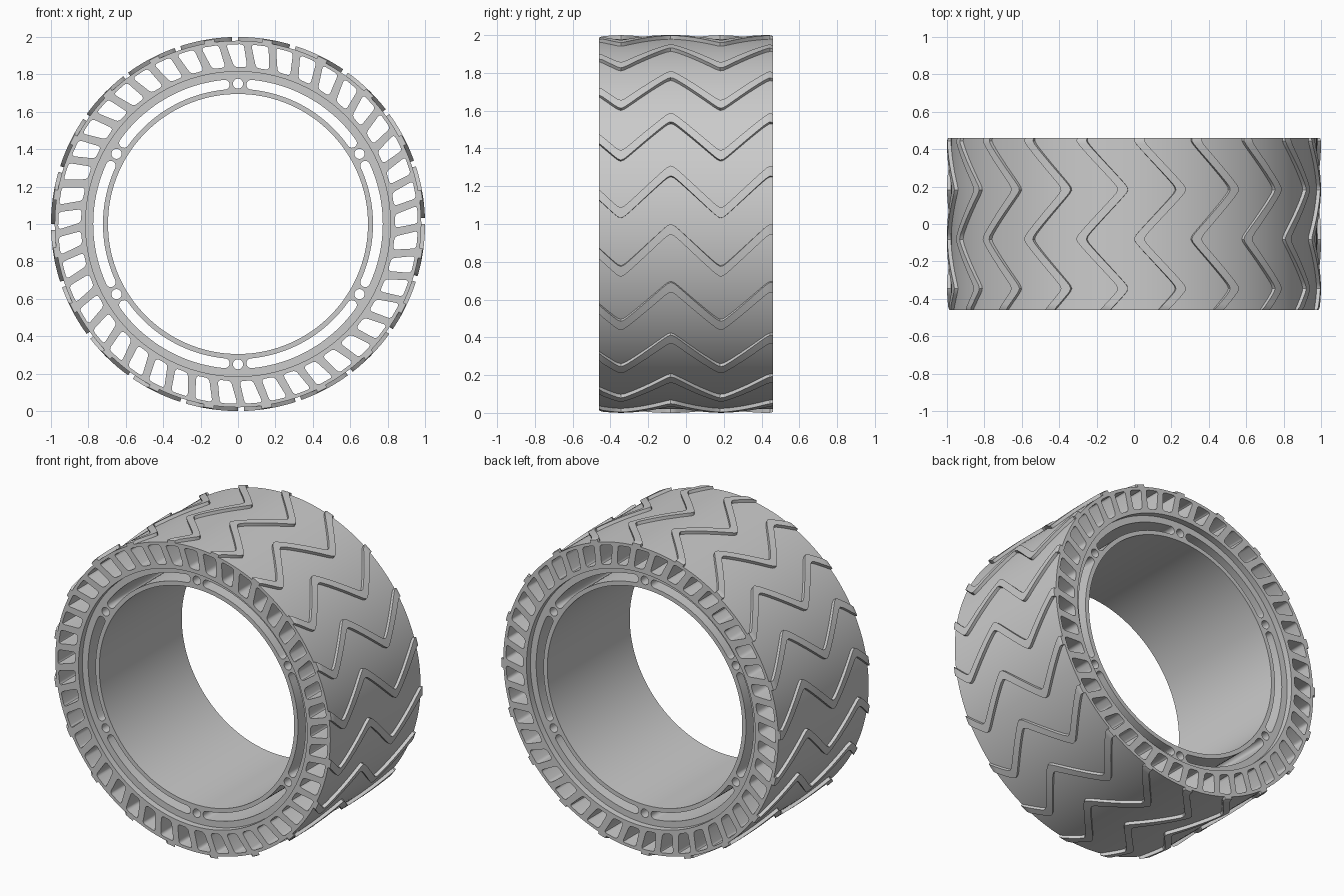
import bpy, bmesh
from math import sin, cos, pi, radians, asin, tau

if "Cube" in bpy.data.objects:
    bpy.data.objects.remove(bpy.data.objects["Cube"])

HALF = 0.46      # half width of the wheel
SPOKES = 45
RIDGES = 20


def polar(r, a):
    return (r * cos(a), r * sin(a))


def circle(r, n, cx=0, cy=0):
    return [(cx + r * cos(tau * i / n), cy + r * sin(tau * i / n)) for i in range(n)]


def rounded(corners, rad, n=4):
    """Round the corners of a polygon with short quadratic arcs."""
    out = []
    m = len(corners)
    for i, (x, y) in enumerate(corners):
        ends = []
        for (ox, oy) in (corners[i - 1], corners[(i + 1) % m]):
            d = ((ox - x) ** 2 + (oy - y) ** 2) ** 0.5
            ends.append((x + (ox - x) * rad / d, y + (oy - y) * rad / d))
        (ax, ay), (bx, by) = ends
        for k in range(n + 1):
            t = k / n
            out.append(((1 - t) ** 2 * ax + 2 * t * (1 - t) * x + t * t * bx,
                        (1 - t) ** 2 * ay + 2 * t * (1 - t) * y + t * t * by))
    return out


def slot(r, w, a0, a1, n=20):
    """Curved slot with round ends, centre line radius r, half width w."""
    out = [polar(r + w, a0 + (a1 - a0) * i / n) for i in range(n + 1)]
    for end, sgn in ((a1, 1), (a0, -1)):
        cx, cy = polar(r, end)
        base = end if sgn > 0 else end + pi
        out += [(cx + w * cos(base + pi * k / 8), cy + w * sin(base + pi * k / 8)) for k in range(1, 8)]
        if sgn > 0:
            out += [polar(r - w, a1 + (a0 - a1) * i / n) for i in range(n + 1)]
    return out


def smooth(ob):
    bpy.ops.object.select_all(action='DESELECT')
    bpy.context.view_layer.objects.active = ob
    ob.select_set(True)
    bpy.ops.object.shade_smooth_by_angle(angle=radians(30))


def extruded(name, outlines, half):
    """Fill the outlines (inner ones become holes) and extrude along y."""
    cu = bpy.data.curves.new(name, 'CURVE')
    cu.dimensions = '2D'
    cu.fill_mode = 'BOTH'
    cu.extrude = half
    for pts in outlines:
        sp = cu.splines.new('POLY')
        sp.points.add(len(pts) - 1)
        for p, (x, y) in zip(sp.points, pts):
            p.co = (x, y, 0, 1)
        sp.use_cyclic_u = True
    ob = bpy.data.objects.new(name, cu)
    bpy.context.collection.objects.link(ob)
    ob.rotation_euler = (pi / 2, 0, 0)
    ob.location = (0, 0, 1)
    bpy.ops.object.select_all(action='DESELECT')
    bpy.context.view_layer.objects.active = ob
    ob.select_set(True)
    bpy.ops.object.convert(target='MESH')
    ob = bpy.context.object
    bm = bmesh.new()
    bm.from_mesh(ob.data)
    bmesh.ops.remove_doubles(bm, verts=bm.verts, dist=1e-5)
    bmesh.ops.recalc_face_normals(bm, faces=bm.faces)
    bm.to_mesh(ob.data)
    bm.free()
    smooth(ob)
    return ob


# Airless tyre body with leaning spoke openings
outlines = [circle(0.98, 180), circle(0.815, 180)]
for i in range(SPOKES):
    a = tau * i / SPOKES + pi / 2
    lean = radians(1.0)
    ri, ro, hi, ho = 0.84, 0.962, radians(2.4), radians(2.8)
    outlines.append(rounded([polar(ri, a - hi - lean), polar(ro, a - ho + lean),
                             polar(ro, a + ho + lean), polar(ri, a + hi - lean)], 0.02))
extruded("tyre_body", outlines, HALF)

# Recessed hub ring with six bolt holes and six long slots
outlines = [circle(0.816, 180), circle(0.695, 180)]
for i in range(6):
    a = tau * i / 6 + pi / 2
    outlines.append(circle(0.027, 24, *polar(0.75, a)))
    outlines.append(slot(0.748, 0.026, a + radians(5.4), a + radians(54.6)))
extruded("hub_ring", outlines, HALF - 0.04)

# Zigzag tread ridges
bm = bmesh.new()
STEPS = 56
K = 0.985
for j in range(RIDGES):
    rings = []
    for s in range(STEPS + 1):
        y = -HALF + 2 * HALF * s / STEPS
        wave = asin(K * cos(tau * (y + 0.08) / 0.53)) / asin(K)
        top = radians(18 * j - 6.5 + 6.5 * wave)
        low = top - radians(3.2)
        ro = 1.0 if 0 < s < STEPS else 0.995
        ring = [bm.verts.new((r * cos(a), y, 1 + r * sin(a)))
                for r, a in ((0.97, low), (ro, low), (ro, (low + top) / 2), (ro, top), (0.97, top))]
        rings.append(ring)
    for p, q in zip(rings, rings[1:]):
        for k in range(5):
            n = (k + 1) % 5
            bm.faces.new((p[k], p[n], q[n], q[k]))
    bm.faces.new(rings[0])
    bm.faces.new(rings[-1][::-1])
bmesh.ops.recalc_face_normals(bm, faces=bm.faces)
me = bpy.data.meshes.new("tread_ridges")
bm.to_mesh(me)
bm.free()
tread = bpy.data.objects.new("tread_ridges", me)
bpy.context.collection.objects.link(tread)
smooth(tread)
